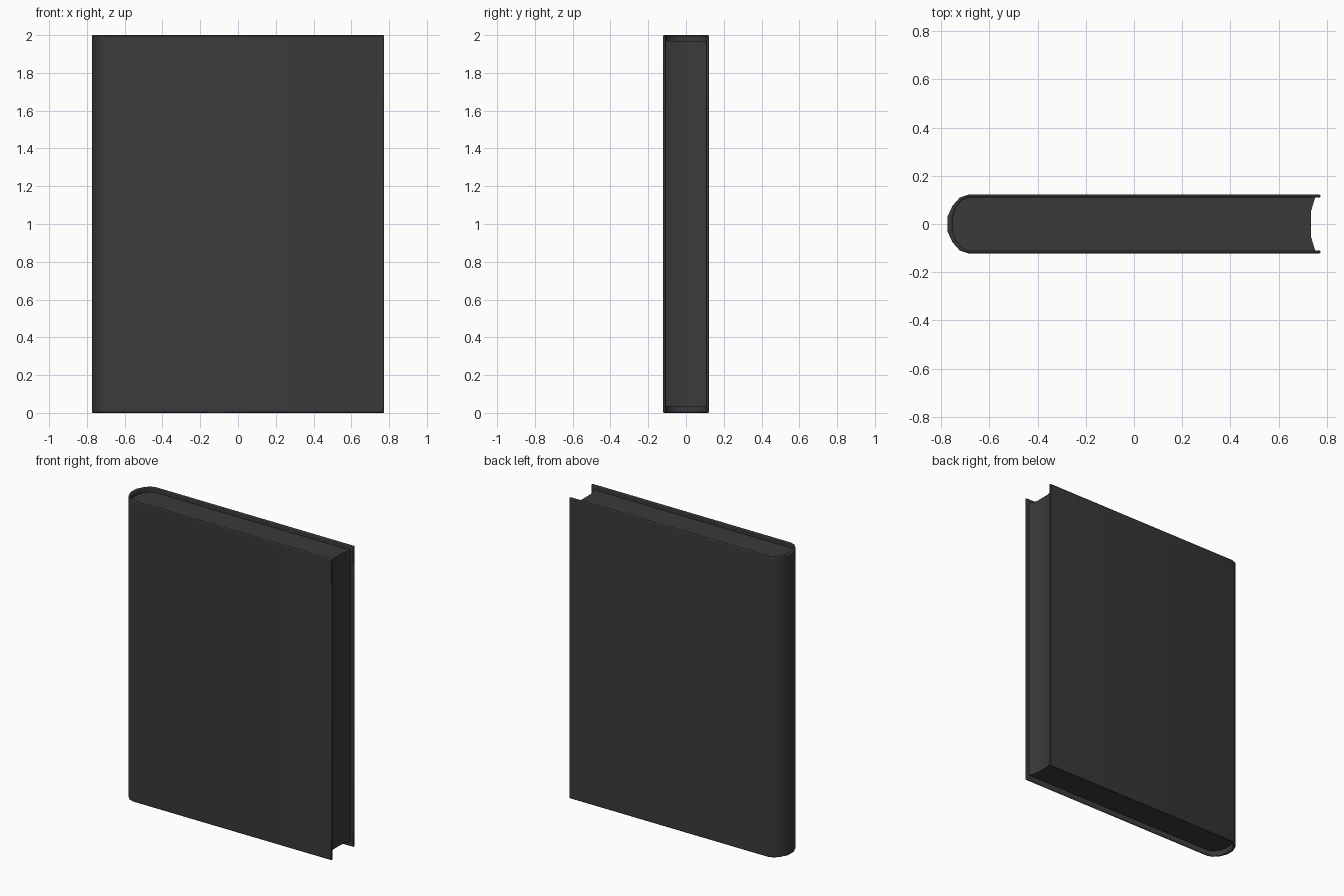
import bpy, bmesh, math

if "Cube" in bpy.data.objects:
    bpy.data.objects.remove(bpy.data.objects["Cube"])


def mirrored(half):
    """Half profile (y > 0, fore-edge to spine) continued onto the -y side."""
    return half + [(x, -y) for x, y in reversed(half)]


def finish(name, bm, colour):
    bmesh.ops.recalc_face_normals(bm, faces=bm.faces)
    mesh = bpy.data.meshes.new(name)
    bm.to_mesh(mesh)
    bm.free()
    obj = bpy.data.objects.new(name, mesh)
    bpy.context.collection.objects.link(obj)
    mat = bpy.data.materials.new(name + "_material")
    mat.diffuse_color = (*colour, 1)
    mat.use_nodes = True
    mat.node_tree.nodes["Principled BSDF"].inputs["Base Color"].default_value = mat.diffuse_color
    mesh.materials.append(mat)
    bpy.ops.object.select_all(action='DESELECT')
    obj.select_set(True)
    bpy.context.view_layer.objects.active = obj
    bpy.ops.object.shade_smooth_by_angle(angle=math.radians(35))
    return obj


def extrude_up(bm, faces, height):
    geo = bmesh.ops.extrude_face_region(bm, geom=faces)["geom"]
    verts = [g for g in geo if isinstance(g, bmesh.types.BMVert)]
    bmesh.ops.translate(bm, verts=verts, vec=(0, 0, height))


DARK = (0.042, 0.042, 0.042)
outer_curve = [(-0.687, 0.122), (-0.722, 0.110), (-0.753, 0.075), (-0.7735, 0.030)]
inner_curve = [(-0.687, 0.109), (-0.716, 0.097), (-0.740, 0.066), (-0.753, 0.026)]

# Wrap-around cover: two boards joined by a rounded spine
outer = mirrored([(0.7735, 0.122)] + outer_curve)
inner = mirrored([(0.7735, 0.109)] + inner_curve)
bm = bmesh.new()
a = [bm.verts.new((x, y, 0)) for x, y in outer]
b = [bm.verts.new((x, y, 0)) for x, y in inner]
strip = [bm.faces.new((a[i], a[i + 1], b[i + 1], b[i])) for i in range(len(a) - 1)]
extrude_up(bm, strip, 2.0)
cover = finish("cover", bm, DARK)

# Softened cover edges
bevel = cover.modifiers.new("rounded_edges", 'BEVEL')
bevel.width = 0.006
bevel.segments = 2
bevel.limit_method = 'ANGLE'
bevel.angle_limit = math.radians(45)

# Page block with a hollowed fore-edge, set in from the cover's ends
bm = bmesh.new()
profile = mirrored([(0.733, 0.050), (0.751, 0.109)] + inner_curve)
page = bm.faces.new([bm.verts.new((x, y, 0.035)) for x, y in profile])
extrude_up(bm, [page], 1.933)
finish("pages", bm, DARK)
